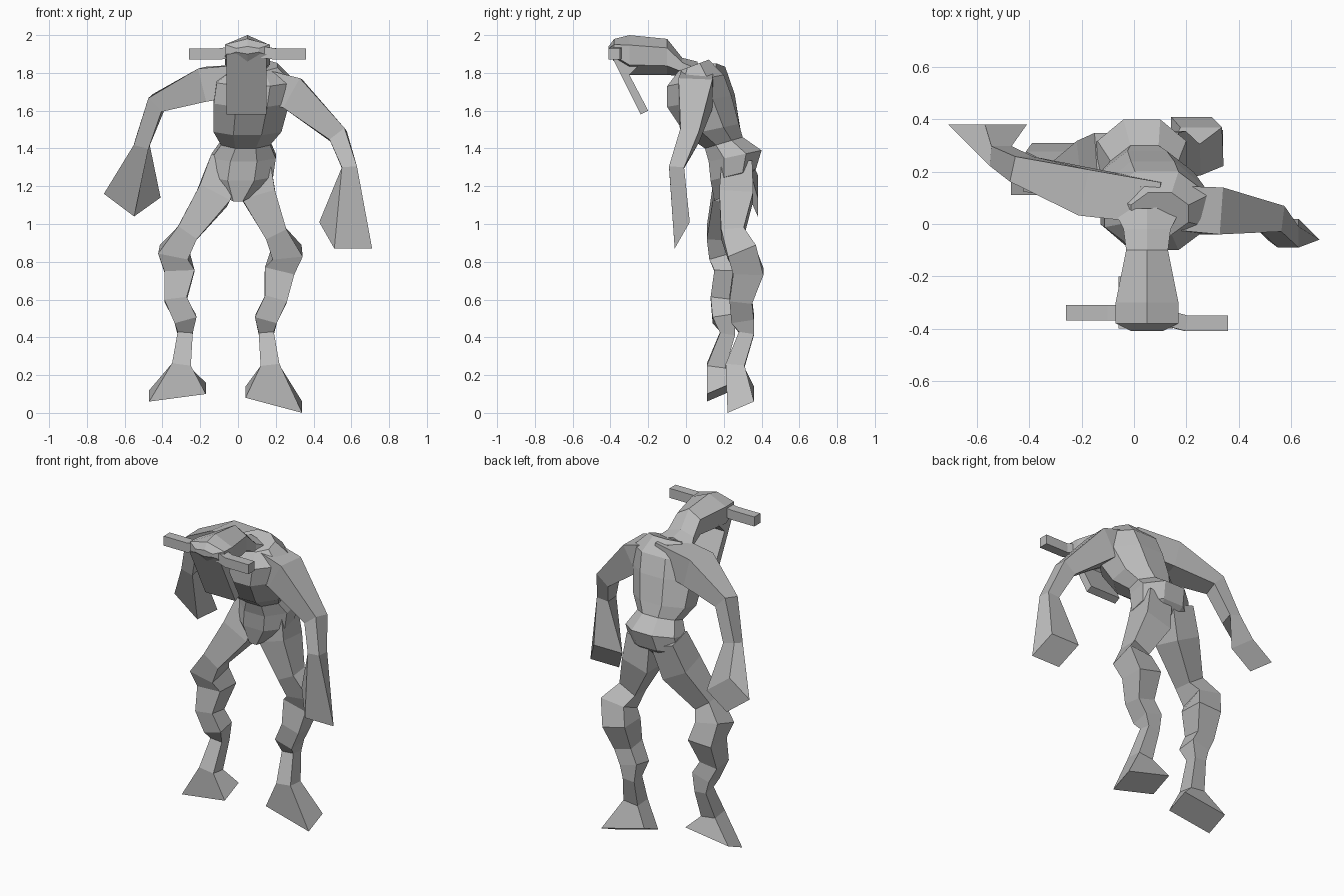
import bpy, bmesh, math
from mathutils import Vector

if "Cube" in bpy.data.objects:
    bpy.data.objects.remove(bpy.data.objects["Cube"], do_unlink=True)

grey = (0.5, 0.5, 0.5, 1)
skin = bpy.data.materials.new("grey_skin")
skin.use_nodes = True
skin.diffuse_color = grey
skin.node_tree.nodes["Principled BSDF"].inputs["Base Color"].default_value = grey


def ring(center, across, depth, sides, start):
    """Regular polygon that just fills the half widths across and depth."""
    angles = [start + math.tau * i / sides for i in range(sides)]
    reach_across = max(abs(math.cos(a)) for a in angles)
    reach_depth = max(abs(math.sin(a)) for a in angles)
    return [Vector(center) + Vector(across) * math.cos(a) / reach_across
            + Vector(depth) * math.sin(a) / reach_depth for a in angles]


def loft(name, rings):
    """Skin a list of equal-sided rings and cap both ends."""
    bm = bmesh.new()
    loops = [[bm.verts.new(point) for point in points] for points in rings]
    for lower, upper in zip(loops, loops[1:]):
        for i in range(len(lower)):
            bm.faces.new((lower[i - 1], lower[i], upper[i], upper[i - 1]))
    bm.faces.new(loops[0])
    bm.faces.new(loops[-1])
    bmesh.ops.recalc_face_normals(bm, faces=bm.faces)
    mesh = bpy.data.meshes.new(name)
    bm.to_mesh(mesh)
    bm.free()
    mesh.materials.append(skin)
    part = bpy.data.objects.new(name, mesh)
    bpy.context.collection.objects.link(part)


def flare(center, across, depth):
    """Four-cornered sole or fist at the end of a limb."""
    return ring(center, across, depth, 4, math.pi / 4)


def limb(name, joints, radii, tip):
    """Square tube through the joints that widens to the four tip corners."""
    points = [Vector(joint) for joint in joints]
    path = points + [sum(tip, Vector()) / len(tip)]
    rings = []
    for i, radius in enumerate(radii):
        along = (path[i + 1] - path[max(i - 1, 0)]).normalized()
        across = Vector((0, 1, 0)).cross(along).normalized()
        depth = along.cross(across)
        rings.append(ring(points[i], across * radius, depth * radius, 4, math.pi / 4))

    # Turn the tip corners to follow the last ring without twisting
    def twist(corners):
        return sum((a - b).length_squared for a, b in zip(corners, rings[-1]))

    turned = [order[k:] + order[:k] for order in (tip, tip[::-1]) for k in range(len(tip))]
    loft(name, rings + [min(turned, key=twist)])


# Torso from crotch to neck base, leaning to the left: z, y, half depth, half width
torso = [
    (1.15, .2, .05, .06),
    (1.26, .25, .12, .17),
    (1.36, .26, .14, .17),
    (1.43, .2, .1, .13),
    (1.5, .14, .14, .18),
    (1.65, .07, .17, .2),
    (1.76, .05, .15, .2),
    (1.84, .04, .08, .11),
]
loft("torso", [ring(((z - torso[0][0]) / 7, y, z), (width, 0, 0), (0, depth, .03),
                    8, math.pi / 8) for z, y, depth, width in torso])

# Neck and hunched head: y, underside, top, half width
head = [
    (.06, 1.7, 1.86, .13),
    (-.02, 1.78, 1.88, .09),
    (-.1, 1.79, 1.98, .08),
    (-.3, 1.79, 2, .12),
    (-.38, 1.86, 1.98, .12),
    (-.41, 1.9, 1.94, .06),
]
middle = .05
loft("head", [ring((middle, y, (low + top) / 2), (width, 0, 0), (0, 0, (top - low) / 2),
                   6, math.pi / 2) for y, low, top, width in head])

# Flat face plate hanging under the brow
profile = [(-.4, 1.9), (-.24, 1.58), (-.2, 1.6), (-.3, 1.79), (-.24, 1.85)]
loft("face_plate", [[Vector((middle + side, y, z)) for y, z in profile]
                    for side in (-.11, .1)])

# Side horns, the left one set slightly forward
for name, side in (("right_horn", -1), ("left_horn", 1)):
    forward = -.36 - side * .02
    limb(name, [(middle, -.34, 1.92), (middle + side * .15, forward, 1.9)],
         (.03, .03), flare((middle + side * .31, forward, 1.9), (0, .03, 0), (0, 0, .03)))

# Arms crossing inside the chest, with flared hands
arm_radii = (.08, .09, .05, .04)
limb("right_arm", [(.1, .08, 1.77), (-.17, .12, 1.74), (-.43, .21, 1.64), (-.51, .26, 1.42)],
     arm_radii, flare((-.56, .38, 1.15), (-.08, 0, .06), (.07, 0, .05)))
limb("left_arm", [(0, .07, 1.77), (.29, .05, 1.69), (.53, .02, 1.47), (.59, -.05, 1.3)],
     arm_radii, flare((.57, -.02, .94), (.1, 0, 0), (-.04, .04, .07)))

# Bent, knobbly legs with wedge feet: z, y and radius shared by both sides
leg = [
    (1.33, .27, .08),
    (1.15, .23, .09),
    (.95, .17, .06),
    (.85, .2, .08),
    (.75, .23, .08),
    (.6, .19, .06),
    (.5, .2, .06),
    (.42, .22, .04),
    (.25, .16, .05),
]
right_x = (-.07, -.13, -.27, -.34, -.31, -.33, -.28, -.28, -.3)
left_x = (.09, .11, .2, .26, .22, .2, .15, .15, .17)
sole_depth = (0, .07, .03)
leg_radii = [radius for z, y, radius in leg]
right_foot = flare((-.32, .18, .11), (.15, 0, .02), sole_depth)
left_foot = flare((.19, .29, .07), (.15, 0, -.04), sole_depth)
# The left leg sits further back from the thigh down
for name, xs, back, foot in (("right_leg", right_x, 0, right_foot),
                             ("left_leg", left_x, .1, left_foot)):
    joints = [(x, y + back * min(1, 2 * (leg[0][0] - z)), z)
              for x, (z, y, radius) in zip(xs, leg)]
    limb(name, joints, leg_radii, foot)
